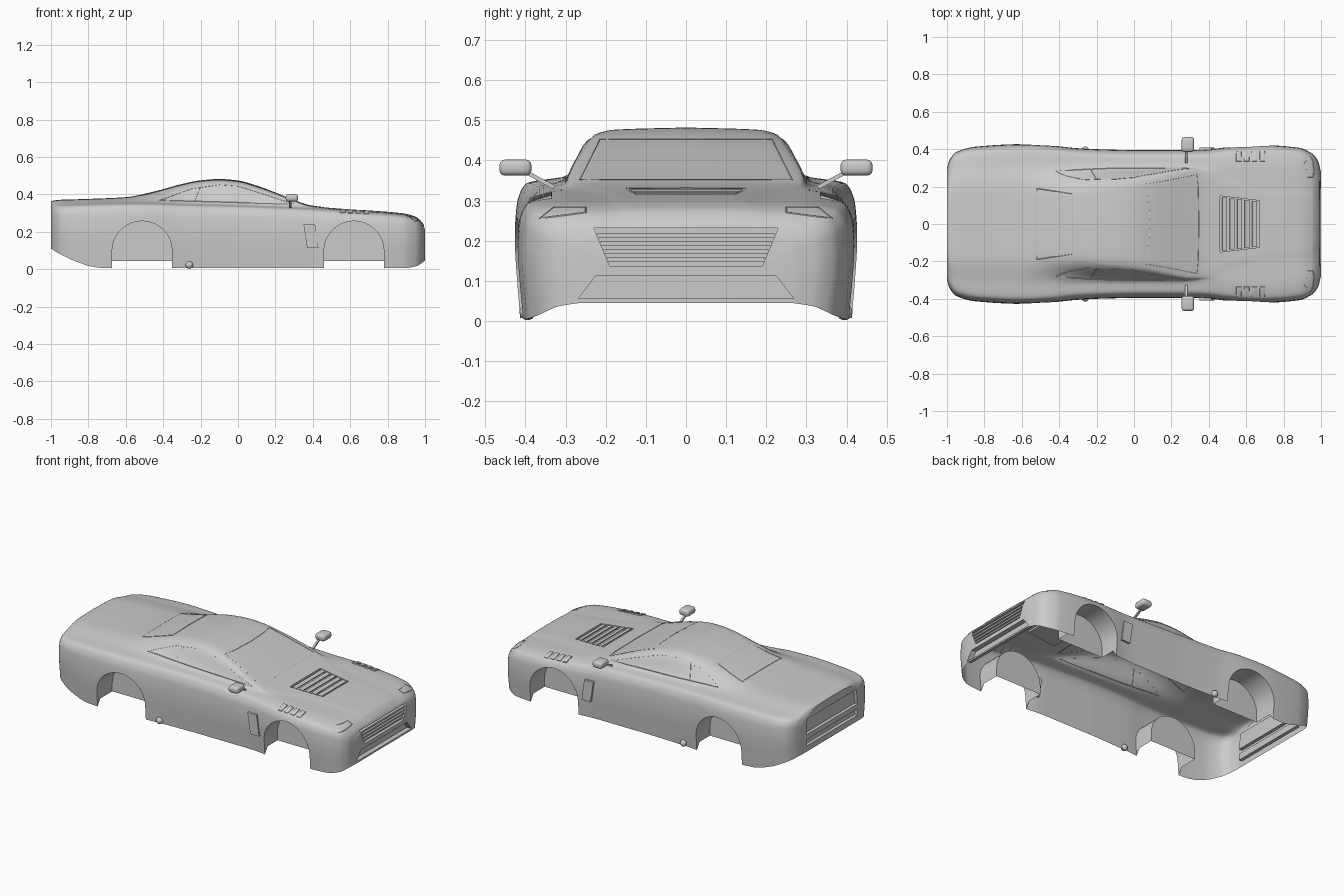
import bpy, bmesh, math
from mathutils import Vector
from mathutils.bvhtree import BVHTree

if "Cube" in bpy.data.objects:
    bpy.data.objects.remove(bpy.data.objects["Cube"])

paint = bpy.data.materials.new("grey_paint")
paint.diffuse_color = (0.6, 0.6, 0.6, 1)
paint.use_nodes = True
paint.node_tree.nodes["Principled BSDF"].inputs["Base Color"].default_value = paint.diffuse_color
floor_tag = bpy.data.materials.new("floor_tag")


def spline(ts, vs, t):
    """Monotone cubic through (ts, vs)."""
    n = len(ts)
    d = [(vs[i + 1] - vs[i]) / (ts[i + 1] - ts[i]) for i in range(n - 1)]
    m = [d[0]] + [0 if a * b <= 0 else 2 * a * b / (a + b) for a, b in zip(d, d[1:])] + [d[-1]]
    i = max(0, min(n - 2, sum(1 for q in ts[1:-1] if q <= t)))
    h = ts[i + 1] - ts[i]
    s = (t - ts[i]) / h
    return ((2*s**3 - 3*s**2 + 1) * vs[i] + (s**3 - 2*s**2 + s) * h * m[i]
            + (3*s**2 - 2*s**3) * vs[i + 1] + (s**3 - s**2) * h * m[i + 1])


def add_mesh(name, bm):
    bmesh.ops.recalc_face_normals(bm, faces=bm.faces)
    me = bpy.data.meshes.new(name)
    bm.to_mesh(me)
    bm.free()
    ob = bpy.data.objects.new(name, me)
    bpy.context.collection.objects.link(ob)
    me.materials.append(paint)
    return ob


def prism(name, pts, axis, a, b):
    """Extrude a 2D outline along an axis from a to b."""
    def co(p, d):
        q = list(p)
        q.insert(axis, d)
        return q
    bm = bmesh.new()
    lo = [bm.verts.new(co(p, a)) for p in pts]
    hi = [bm.verts.new(co(p, b)) for p in pts]
    bm.faces.new(lo)
    bm.faces.new(hi[::-1])
    for i in range(len(pts)):
        j = (i + 1) % len(pts)
        bm.faces.new((lo[i], lo[j], hi[j], hi[i]))
    return add_mesh(name, bm)


def box(name, c, size, rot=(0, 0, 0), bevel=0):
    bm = bmesh.new()
    bmesh.ops.create_cube(bm, size=1)
    bmesh.ops.scale(bm, vec=size, verts=bm.verts)
    ob = add_mesh(name, bm)
    ob.location, ob.rotation_euler = c, rot
    if bevel:
        m = ob.modifiers.new("round", 'BEVEL')
        m.width, m.segments = bevel, 3
    return ob


# stations: x, half width, belt height, belt y, roof edge y, centre height
stations = [
    (-1.0, .30, .325, .24, .17, .360), (-.985, .345, .34, .27, .20, .367),
    (-.95, .385, .348, .29, .21, .371), (-.85, .413, .352, .30, .22, .374),
    (-.6, .427, .358, .31, .215, .385), (-.45, .42, .358, .31, .20, .415),
    (-.3, .405, .352, .31, .205, .455), (-.2, .40, .35, .31, .215, .475),
    (-.1, .397, .348, .31, .225, .482), (0, .395, .345, .31, .235, .474),
    (.1, .395, .342, .31, .25, .447), (.2, .395, .338, .31, .27, .41),
    (.3, .395, .334, .306, .285, .37), (.38, .397, .33, .30, .28, .343),
    (.5, .41, .322, .30, .25, .328), (.7, .421, .308, .30, .20, .314),
    (.88, .408, .293, .29, .19, .299), (.95, .378, .274, .26, .18, .28),
    (.985, .335, .245, .23, .15, .25), (1.0, .275, .215, .20, .13, .222)]
sill = [(-1, .11), (-.95, .08), (-.85, .035), (-.75, .008), (-.6, .005),
        (.88, .005), (.95, .015), (1, .045)]
cols = list(zip(*stations))


def section(x):
    w, zs, yb, yr, zc = [spline(cols[0], c, x) for c in cols[1:]]
    zb = spline(*zip(*sill), x)
    h = zs - zb
    zr = zc - .004 - .1 * (zc - zs)
    p = [(w - .012, zb), (w, zb + .55 * h), (w - .005, zs - .2 * h), (w - .03, zs - .015),
         (yb, zs), (yr, zr), (yr - .05, zc - .3 * (zc - zr)), (0, zc)]
    t = [0]
    for a, b in zip(p, p[1:]):
        t.append(t[-1] + math.dist(a, b))
    half = []
    for i in range(7):
        for k in range(5):
            s = t[i] + (t[i + 1] - t[i]) * k / 5
            half.append([spline(t, c, s) for c in zip(*p)])
    fz = max(.045, zb)
    return (half + [(0, zc)] + [(-y, z) for y, z in half[::-1]]
            + [(-w + .04, fz), (w - .04, fz)])


# body: lofted solid, floor faces tagged for removal after cutting
bm = bmesh.new()
xs = [a + (b - a) * k / 5 for a, b in zip(cols[0], cols[0][1:]) for k in range(5)] + [1.0]
rings = [[bm.verts.new((x, y, z)) for y, z in section(x)] for x in xs]
n = len(rings[0])
for r, s in zip(rings, rings[1:]):
    for j in range(n):
        f = bm.faces.new((r[j], r[(j + 1) % n], s[(j + 1) % n], s[j]))
        f.material_index = 1 if j >= n - 3 else 0
bm.faces.new(rings[0])
bm.faces.new(rings[-1][::-1])
body = add_mesh("body_shell", bm)
body.data.materials.append(floor_tag)

# cutters: wheel wells, grille, intake, rear panels, hood vent
cutters = []
for cx in (-.513, .62):
    arch = [(cx + .16 * math.cos(a * math.pi / 24), .097 + .16 * math.sin(a * math.pi / 24))
            for a in range(25)] + [(cx - .16, -.1), (cx + .16, -.1)]
    for s in (-1, 1):
        cutters.append(prism("well_cutter", arch, 1, s * .27, s * .6))


def trapezoid(a, za, b, zb):
    return [(-a, za), (a, za), (b, zb), (-b, zb)]


cutters += [
    prism("grille_cutter", trapezoid(.19, .137, .23, .232), 0, .965, 1.1),
    prism("intake_cutter", trapezoid(.268, .056, .225, .112), 0, .97, 1.1),
    prism("rear_panel_cutter", trapezoid(.25, .215, .24, .31), 0, -1.1, -.98),
    prism("rear_strip_cutter", trapezoid(.25, .145, .25, .185), 0, -1.1, -.98),
    prism("hood_vent_cutter", [(.46, -.15), (.67, -.125), (.67, .125), (.46, .15)], 2, .304, .5)]
for c in cutters:
    c.hide_render = True
    m = body.modifiers.new("cut", 'BOOLEAN')
    m.operation, m.solver, m.object = 'DIFFERENCE', 'EXACT', c
deps = bpy.context.evaluated_depsgraph_get()
cut = bpy.data.meshes.new_from_object(body.evaluated_get(deps))
body.modifiers.clear()
bm = bmesh.new()
bm.from_mesh(cut)
bmesh.ops.delete(bm, geom=[f for f in bm.faces if f.material_index == 1], context='FACES')
bm.to_mesh(cut)
bm.free()
body.data = cut
cut.materials.clear()
cut.materials.append(paint)
for c in cutters:
    bpy.data.objects.remove(c)
bpy.data.materials.remove(floor_tag)

# grille slats and hood vent slats
for z in (.153, .173, .193, .213):
    box("grille_slat", (.98, 0, z), (.028, 2 * (.19 + .42 * (z - .137)), .010))
for i in range(5):
    x = .485 + .04 * i
    box("hood_slat", (x, 0, .325 - .075 * (x - .485)), (.026, .29 - .24 * (x - .46), .006), (0, .15, 0))

# outlines projected onto the body
tree = BVHTree.FromPolygons([v.co for v in cut.vertices], [p.vertices for p in cut.polygons])


def seam(name, pts, axis, sign, closed=True):
    ends = pts[1:] + pts[:1] if closed else pts[1:]
    path = []
    for a, b in zip(pts, ends):
        for k in range(9):
            q = [u + (v - u) * k / 8 for u, v in zip(a, b)]
            q.insert(axis, 2 * sign)
            d = Vector((0, 0, 0))
            d[axis] = -sign
            hit = tree.ray_cast(Vector(q), d)[0]
            if hit:
                path.append(hit)
    cu = bpy.data.curves.new(name, 'CURVE')
    cu.dimensions, cu.bevel_depth, cu.bevel_resolution = '3D', .002, 0
    sp = cu.splines.new('POLY')
    sp.points.add(len(path) - 1)
    for p, q in zip(sp.points, path):
        p.co = (*q, 1)
    cu.materials.append(paint)
    bpy.context.collection.objects.link(bpy.data.objects.new(name, cu))


seam("windshield_outline", [(-.265, .352), (.265, .352), (.215, .452), (-.215, .452)], 0, 1)
seam("rear_window_outline", [(-.33, -.16), (-.33, .16), (-.52, .19), (-.52, -.19)], 2, 1)
for s in (-1, 1):
    seam("side_window_outline", [(-.42, .368), (-.25, .430), (-.1, .452), (0, .444),
                                 (.12, .407), (.3, .348)], 1, s)
    seam("window_pillar", [(-.23, .362), (-.2, .44)], 1, s, False)
    seam("headlight_outline", [(s * .25, .283), (s * .25, .27), (s * .365, .255), (s * .33, .283)], 0, 1)

    # fender louvres, side vent, exhaust tip
    for i in range(4):
        x = .56 + .042 * i
        hit = tree.ray_cast(Vector((x, s * .362, 1)), Vector((0, 0, -1)))
        box("fender_louvre", hit[0], (.028, .058, .008), (-s * .3, .08, 0), .002)
    prism("side_vent", [(.37, .112), (.43, .112), (.412, .24), (.35, .24)], 1, s * .385, s * .408)
    bm = bmesh.new()
    bmesh.ops.create_uvsphere(bm, u_segments=16, v_segments=10, radius=.02)
    tip = add_mesh("exhaust_tip", bm)
    tip.location = (-.26, s * .395, .022)

    # mirror housing and stem
    box("mirror", (.288, s * .425, .382), (.066, .08, .04), (0, 0, 0), .014)
    box("mirror_stem", (.28, s * .366, .353), (.012, .085, .01), (s * .5, 0, 0))

# smooth shading with sharp edges kept
bpy.ops.object.select_all(action='SELECT')
bpy.context.view_layer.objects.active = body
bpy.ops.object.convert(target='MESH')
bpy.ops.object.shade_smooth_by_angle(angle=math.radians(32))
